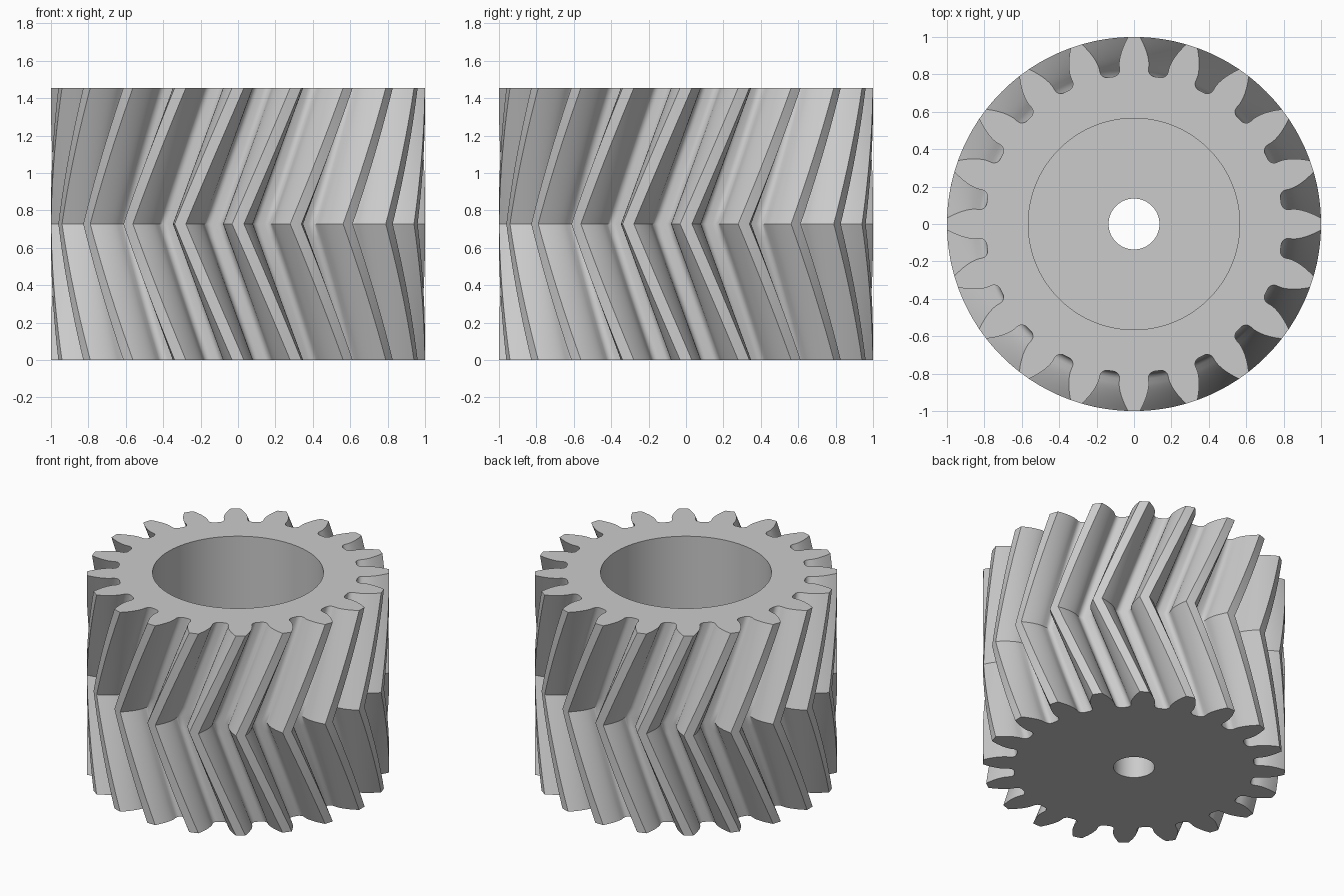
import bpy, bmesh, math

cube = bpy.data.objects.get("Cube")
if cube:
    bpy.data.objects.remove(cube)

TEETH = 20
HEIGHT = 16 / 11
MID = HEIGHT / 2
TIP_R, PITCH_R, ROOT_R = 1.0, 10 / 11, 0.795
BASE_R = PITCH_R * math.cos(math.radians(20))
FILLET = 0.035
BORE_R, RECESS_R, FLOOR_Z = 0.136, 0.565, 0.36
TWIST = 2 * math.pi / TEETH
LAYERS = 10


def involute(r):
    a = math.acos(min(1, BASE_R / r))
    return math.tan(a) - a


# Half tooth profile as (radius, angle), from the tip centre to the gap centre
half_base = math.pi / (2 * TEETH) + involute(PITCH_R)
half = [(TIP_R, 0)]
for i in range(8):
    r = TIP_R + (BASE_R - TIP_R) * i / 7
    half.append((r, half_base - involute(r)))
for i in range(6):
    t = math.pi / 2 * i / 5
    half.append((ROOT_R + FILLET * (1 - math.sin(t)),
                 half_base + FILLET * (1 - math.cos(t)) / ROOT_R))
half.append((ROOT_R, math.pi / TEETH))

# Mirror the half tooth and repeat it round the gear
tooth = [(r, -a) for r, a in reversed(half[1:])] + half[:-1]
outline = [(r, a + TWIST * k) for k in range(TEETH) for r, a in tooth]

bm = bmesh.new()


def ring(z, radius=None, turn=0):
    return [bm.verts.new(((radius or r) * math.cos(a + turn),
                          (radius or r) * math.sin(a + turn), z))
            for r, a in outline]


# Closed section: herringbone outside, then recess, floor and bore
rings = []
for i in range(2 * LAYERS + 1):
    z = HEIGHT * i / (2 * LAYERS)
    rings.append(ring(z, turn=-TWIST * (1 - abs(z - MID) / MID)))
rings += [ring(HEIGHT, RECESS_R), ring(FLOOR_Z, RECESS_R),
          ring(FLOOR_Z, BORE_R), ring(0, BORE_R)]

n = len(outline)
for k, low in enumerate(rings):
    high = rings[(k + 1) % len(rings)]
    for i in range(n):
        j = (i + 1) % n
        bm.faces.new((low[i], low[j], high[j], high[i]))
bmesh.ops.recalc_face_normals(bm, faces=bm.faces)

mesh = bpy.data.meshes.new("herringbone_gear")
bm.to_mesh(mesh)
bm.free()
gear = bpy.data.objects.new("herringbone_gear", mesh)
bpy.context.collection.objects.link(gear)

# Plain grey material
grey = bpy.data.materials.new("light_grey")
grey.use_nodes = True
colour = (0.6, 0.6, 0.6, 1)
grey.diffuse_color = colour
grey.node_tree.nodes["Principled BSDF"].inputs["Base Color"].default_value = colour
mesh.materials.append(grey)

# Smooth flanks with sharp tooth edges and centre crease
bpy.ops.object.select_all(action="DESELECT")
gear.select_set(True)
bpy.context.view_layer.objects.active = gear
bpy.ops.object.shade_smooth_by_angle(angle=math.radians(28))
